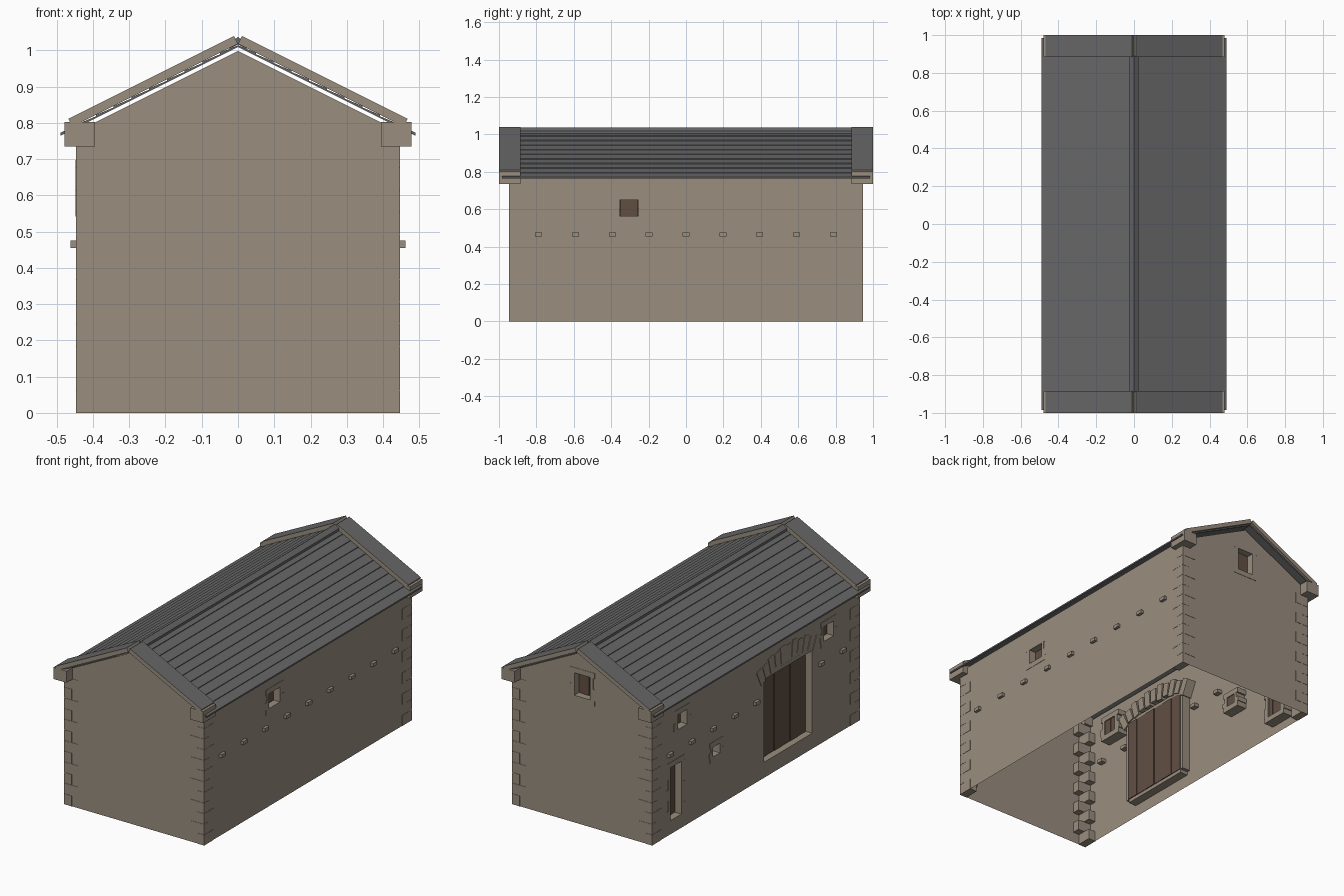
import bpy, bmesh, math
from mathutils import Matrix, Vector

cube = bpy.data.objects.get("Cube")
if cube:
    bpy.data.objects.remove(cube, do_unlink=True)


def material(name, r, g, b):
    m = bpy.data.materials.new(name)
    m.use_nodes = True
    m.diffuse_color = (r, g, b, 1)
    m.node_tree.nodes["Principled BSDF"].inputs["Base Color"].default_value = (r, g, b, 1)
    return m


STONE = material("warm stone", 0.32, 0.27, 0.21)
SLATE = material("grey slate", 0.135, 0.135, 0.137)
WOOD = material("brown wood", 0.12, 0.078, 0.055)

HX, HY = 0.445, 0.945      # wall half sizes
APEX, SLOPE = 0.998, 0.5   # gable top and roof pitch


def finish(name, bm, *mats):
    mesh = bpy.data.meshes.new(name)
    bm.normal_update()
    bm.to_mesh(mesh)
    bm.free()
    for m in mats:
        mesh.materials.append(m)
    obj = bpy.data.objects.new(name, mesh)
    bpy.context.collection.objects.link(obj)
    return obj


def box(bm, a, b, turn=None):
    a, b = Vector(a), Vector(b)
    size = [abs(p - q) for p, q in zip(a, b)]
    place = Matrix.Translation((a + b) / 2)
    if turn:
        place = place @ turn
    bmesh.ops.create_cube(bm, size=1, matrix=place @ Matrix.Diagonal((*size, 1)))


def prism(bm, profile, y0, y1):
    """Extrude an (x, z) outline along y."""
    face = bm.faces.new([bm.verts.new((x, y0, z)) for x, z in profile])
    out = bmesh.ops.extrude_face_region(bm, geom=[face])
    verts = [v for v in out["geom"] if isinstance(v, bmesh.types.BMVert)]
    bmesh.ops.translate(bm, verts=verts, vec=(0, y1 - y0, 0))
    bmesh.ops.recalc_face_normals(bm, faces=bm.faces)


def on_wall(side, u, d, z):
    """Point on a wall: u along it, d outward from it, z up."""
    if side == "back":
        return Vector((u, HY + d, z))
    s = 1 if side == "left" else -1
    return Vector((s * (HX + d), u, z))


# name: wall, centre along wall, bottom, top, width, plank count
OPENINGS = {
    "left_window": ("left", -0.305, 0.565, 0.65, 0.10, 2),
    "upper_window_rear": ("right", 0.67, 0.58, 0.665, 0.085, 2),
    "upper_window_front": ("right", -0.665, 0.58, 0.665, 0.085, 2),
    "vent": ("right", 0.36, 0.30, 0.355, 0.06, 1),
    "slot_window": ("right", 0.73, 0.08, 0.385, 0.10, 3),
    "gable_window": ("back", 0.0, 0.735, 0.865, 0.10, 3),
    "barn_door": ("right", -0.296, 0.09, 0.567, 0.438, 6),
}

# Walls: open shell with cut openings
bm = bmesh.new()
eave = APEX - SLOPE * HX
prism(bm, [(-HX, 0), (HX, 0), (HX, eave), (0, APEX), (-HX, eave)], -HY, HY)
bmesh.ops.delete(bm, geom=[f for f in bm.faces if abs(f.normal.z) > 0.3], context="FACES")
for side, u, z0, z1, w, n in OPENINGS.values():
    axis = Vector((1, 0, 0)) if side == "back" else Vector((0, 1, 0))
    up = Vector((0, 0, 1))
    for co, no in ((axis * (u - w / 2), axis), (axis * (u + w / 2), axis),
                   (up * z0, up), (up * z1, up)):
        bmesh.ops.bisect_plane(bm, geom=bm.verts[:] + bm.edges[:] + bm.faces[:],
                               plane_co=co, plane_no=no)


def in_opening(f):
    c = f.calc_center_median()
    for side, u, z0, z1, w, n in OPENINGS.values():
        p = on_wall(side, u, 0, (z0 + z1) / 2)
        off = c - p
        along, across = (off.x, off.y) if side == "back" else (off.y, off.x)
        if abs(across) < 0.01 and abs(along) < w / 2 and z0 < c.z < z1:
            return True
    return False


bmesh.ops.delete(bm, geom=[f for f in bm.faces if in_opening(f)], context="FACES")
finish("walls", bm, STONE)

# Stone surrounds and plank infill of each opening
for name, (side, u, z0, z1, w, n) in OPENINGS.items():
    frame, planks = bmesh.new(), bmesh.new()
    door = name == "barn_door"
    out, deep, t = (0.0005, -0.05, 0.02) if door else (0.002, -0.06, 0.03)
    ear = 0.0 if door else 0.03
    h = w / 2

    def slab(bm, u0, u1, d0, d1, a, b):
        box(bm, on_wall(side, u + u0, d0, a), on_wall(side, u + u1, d1, b))

    slab(frame, -h - ear, h + ear, deep, out, z1, z1 + t)
    slab(frame, -h - ear, h + ear, deep, out, z0 - t, z0)
    blocks = max(2, round((z1 - z0) / 0.06))
    step = (z1 - z0) / blocks
    for s in (-1, 1):
        for i in range(blocks):
            wide = 0.02 if door or i % 2 else 0.035
            slab(frame, s * h, s * (h + wide), deep, out, z0 + i * step, z0 + (i + 1) * step)
    pw = w / n
    for i in range(n):
        back = 0.002 * (i % 2)
        slab(planks, -h + i * pw + 0.001, -h + (i + 1) * pw - 0.001,
             -0.055 + back, -0.04 + back, z0, z1)
    finish(name + "_surround", frame, STONE)
    finish(name + "_planks", planks, WOOD)

# Arch of wedge stones over the door
bm = bmesh.new()
for i in range(-5, 6):
    a = math.radians(5 * i)
    c = Vector((-HX + 0.027, -0.3 - 0.6 * math.sin(a), 0.05 + 0.6 * math.cos(a)))
    half = Vector((0.03, 0.021, 0.048 if i % 2 else 0.038))
    box(bm, c - half, c + half, Matrix.Rotation(a, 4, "X"))
finish("door_arch", bm, STONE)

# Corner stones, alternating long and short
bm = bmesh.new()
step = 0.738 / 12
for sx in (-1, 1):
    for sy in (-1, 1):
        for i in range(12):
            lx, ly = (0.085, 0.045) if i % 2 else (0.045, 0.085)
            box(bm, (sx * (HX + 0.002), sy * (HY + 0.002), i * step),
                (sx * (HX - lx), sy * (HY - ly), (i + 1) * step - 0.001))
finish("corner_stones", bm, STONE)

# Row of projecting through stones on both long walls
bm = bmesh.new()
for side in ("left", "right"):
    for i in range(-4, 5):
        if side == "right" and i in (-2, -1):
            continue
        y = i * 0.197
        box(bm, on_wall(side, y - 0.019, -0.03, 0.455), on_wall(side, y + 0.019, 0.017, 0.475))
finish("through_stones", bm, STONE)

# Roof slopes in overlapping slate courses
COURSES, RUN = 10, 0.49
for s, label in ((1, "left"), (-1, "right")):
    top = []
    for i in range(COURSES):
        for k, lift in ((i, 0.0), (i + 1, 0.004)):
            x = RUN * k / COURSES
            top.append((s * x, 1.014 - SLOPE * x + lift))
    bm = bmesh.new()
    prism(bm, top + [(s * RUN, 1.009 - SLOPE * RUN), (0, 1.009)], -0.985, 0.985)
    finish(label + "_roof_slope", bm, SLATE)

# Ridge cap
bm = bmesh.new()
prism(bm, [(0, 1.037), (0.025, 1.018), (0.025, 1.004), (0, 1.016),
           (-0.025, 1.004), (-0.025, 1.018)], -0.89, 0.89)
finish("ridge_cap", bm, SLATE)

# Gable copings (slate on top, stone below) and the kneelers that carry them
cop, knee = bmesh.new(), bmesh.new()
down, normal = Vector((0.894, -0.447)), Vector((0.447, 0.894))
for sx in (-1, 1):
    for sy in (-1, 1):
        p = Vector((0, 1.018))
        ring = [p, p + normal * 0.024, p + normal * 0.024 + down * 0.511, p + down * 0.511]
        prism(cop, [(sx * q.x, q.y) for q in ring], sy * 0.885, sy * 1.0)
        box(knee, (sx * 0.395, sy * 0.885, 0.735), (sx * 0.478, sy * 1.0, 0.802))
cop.normal_update()
for f in cop.faces:
    f.material_index = 1 if f.normal.z > 0.5 else 0
finish("gable_copings", cop, STONE, SLATE)
finish("kneelers", knee, STONE)
